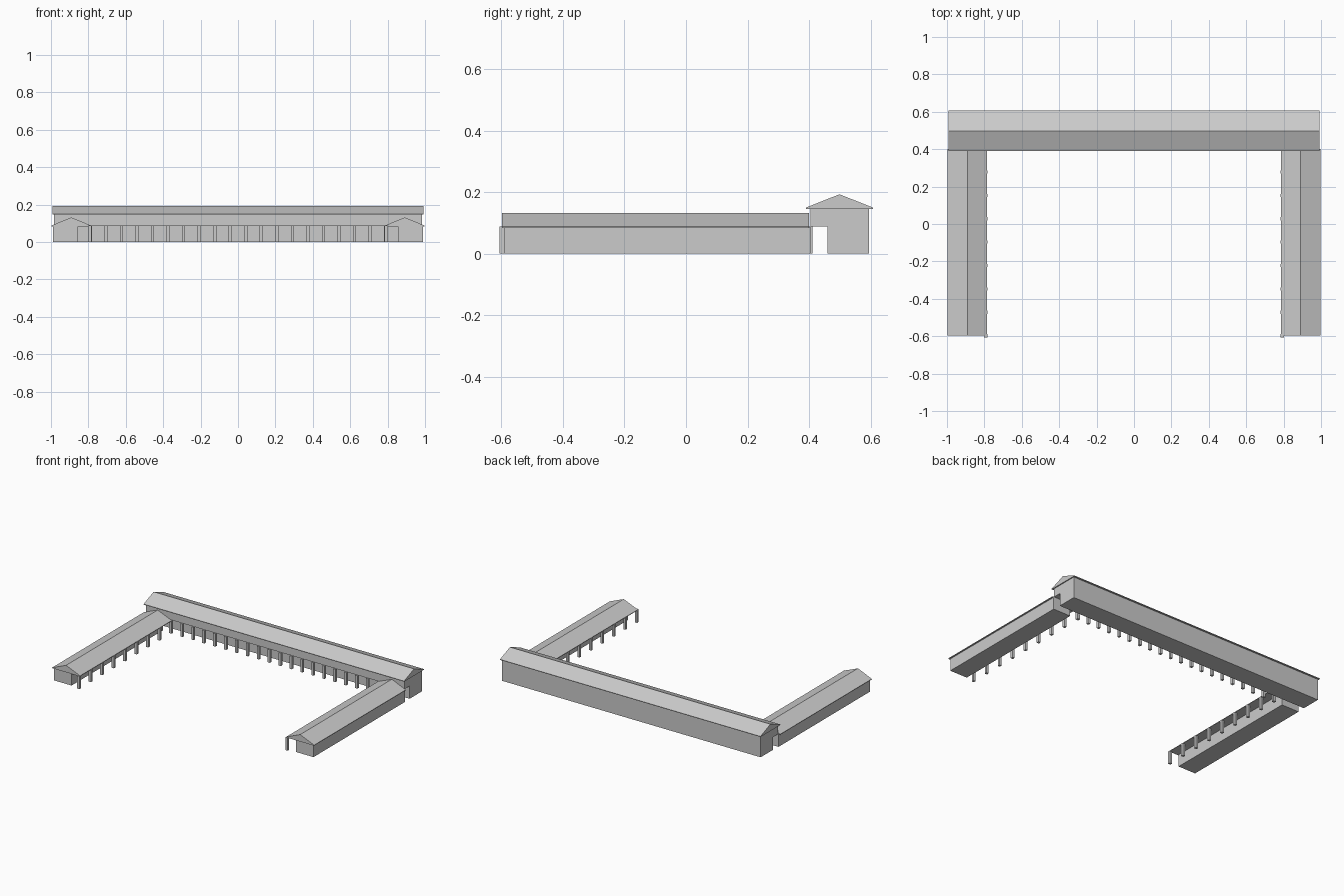
import bpy, bmesh

if "Cube" in bpy.data.objects:
    bpy.data.objects.remove(bpy.data.objects["Cube"])


def mesh_object(name, bm):
    bmesh.ops.recalc_face_normals(bm, faces=bm.faces)
    mesh = bpy.data.meshes.new(name)
    bm.to_mesh(mesh)
    bm.free()
    obj = bpy.data.objects.new(name, mesh)
    bpy.context.collection.objects.link(obj)
    return obj


def add_box(bm, lo, hi):
    verts = bmesh.ops.create_cube(bm, size=1)["verts"]
    for v in verts:
        for i in range(3):
            v.co[i] = (lo[i] + hi[i]) / 2 + v.co[i] * (hi[i] - lo[i])


def box(name, lo, hi):
    bm = bmesh.new()
    add_box(bm, lo, hi)
    return mesh_object(name, bm)


def extrude_profile(name, points, offset):
    bm = bmesh.new()
    face = bm.faces.new([bm.verts.new(p) for p in points])
    geom = bmesh.ops.extrude_face_region(bm, geom=[face])["geom"]
    moved = [g for g in geom if isinstance(g, bmesh.types.BMVert)]
    bmesh.ops.translate(bm, verts=moved, vec=offset)
    return mesh_object(name, bm)


def gable(a, b, eave, ridge, lip=0.004):
    return [(a, eave - lip), (b, eave - lip), (b, eave),
            ((a + b) / 2, ridge), (a, eave)]


def pillars(name, places, top, size=0.017):
    bm = bmesh.new()
    h = size / 2
    for x, y in places:
        add_box(bm, (x - h, y - h, 0), (x + h, y + h, top))
    return mesh_object(name, bm)


# Main range: ground floor set back beneath the overhanging upper floor
back_section = [(0.46, 0), (0.595, 0), (0.595, 0.148), (0.405, 0.148),
                (0.405, 0.088), (0.46, 0.088)]
extrude_profile("main_block", [(-0.985, y, z) for y, z in back_section],
                (1.97, 0, 0))
extrude_profile("main_roof",
                [(-0.992, y, z) for y, z in gable(0.39, 0.607, 0.15, 0.193)],
                (1.984, 0, 0))
pillars("courtyard_pillars",
        [(-0.79 + i * 1.58 / 19, 0.403) for i in range(20)], 0.089)

# Side wings with open galleries facing the courtyard
for side, s in (("left", -1), ("right", 1)):
    x0, x1 = sorted((s * 0.855, s * 0.988))
    box(side + "_wing", (x0, -0.59, 0), (x1, 0.405, 0.086))
    r0, r1 = sorted((s * 0.785, s * 0.998))
    extrude_profile(side + "_wing_roof",
                    [(x, -0.597, z) for x, z in gable(r0, r1, 0.088, 0.132)],
                    (0, 0.997, 0))
    pillars(side + "_wing_pillars",
            [(s * 0.793, -0.597 + i * 0.125) for i in range(9)], 0.088)
